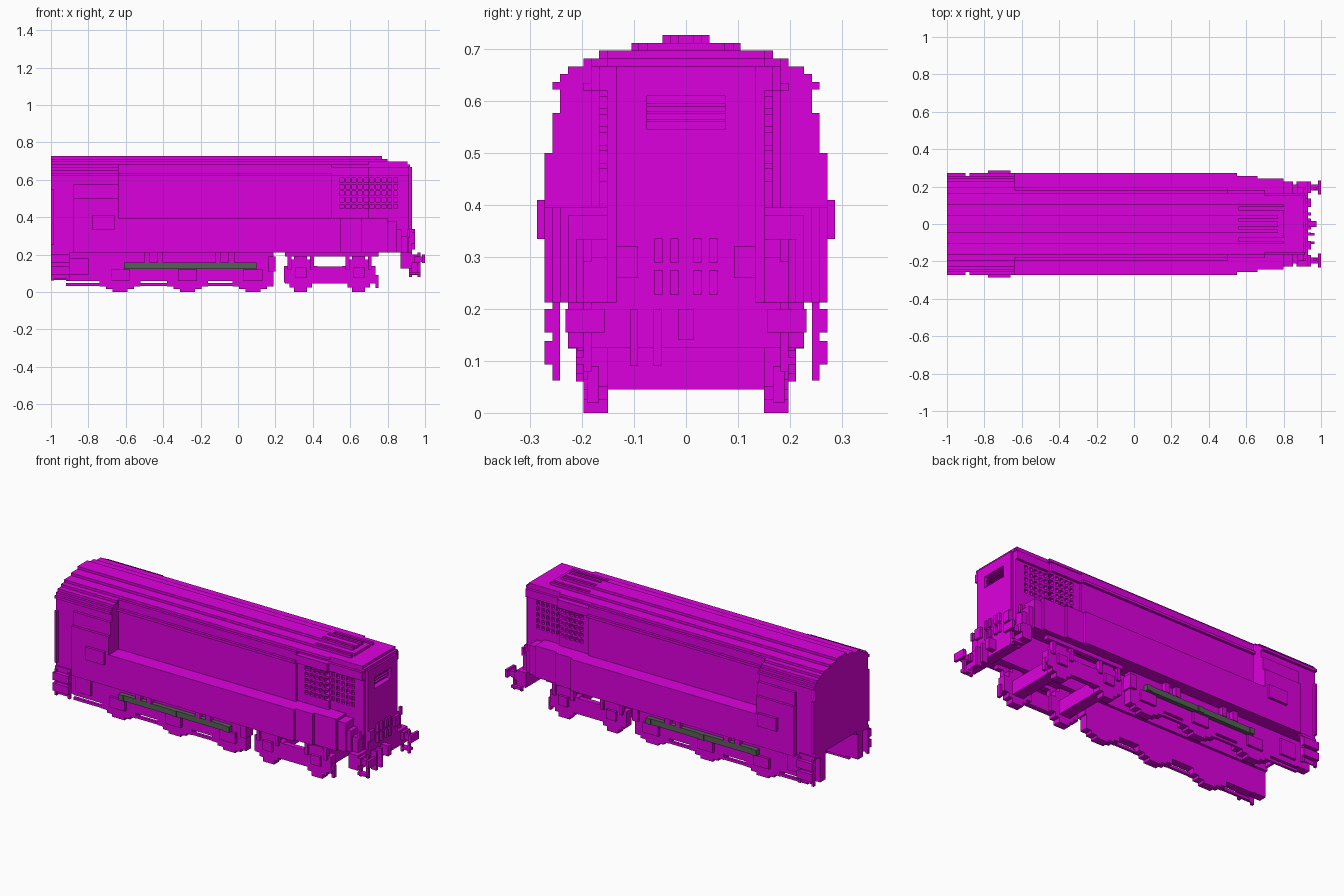
import bpy
import bmesh
from mathutils import Vector

cube = bpy.data.objects.get("Cube")
if cube:
    bpy.data.objects.remove(cube, do_unlink=True)


def make_material(name, color):
    material = bpy.data.materials.new(name)
    material.use_nodes = True
    material.diffuse_color = color
    material.node_tree.nodes["Principled BSDF"].inputs["Base Color"].default_value = color
    return material


MAGENTA = make_material("magenta", (0.73, 0, 0.73, 1))
GREY = make_material("grey_green", (0.09, 0.12, 0.09, 1))


def box(name, back, front, inner, outer, bottom, top, material=MAGENTA, sides=(1,)):
    """Add a block between the given limits, once for every entry of sides."""
    bm = bmesh.new()
    for side in sides:
        low = Vector((back, inner * side, bottom))
        high = Vector((front, outer * side, top))
        size = high - low
        verts = bmesh.ops.create_cube(bm, size=1)["verts"]
        bmesh.ops.scale(bm, vec=(size.x, abs(size.y), size.z), verts=verts)
        bmesh.ops.translate(bm, vec=(low + high) / 2, verts=verts)
    mesh = bpy.data.meshes.new(name)
    bm.to_mesh(mesh)
    bm.free()
    mesh.materials.append(material)
    bpy.context.collection.objects.link(bpy.data.objects.new(name, mesh))


def pair(name, back, front, inner, outer, bottom, top, material=MAGENTA):
    """Add a block on both flanks."""
    box(name, back, front, inner, outer, bottom, top, material, sides=(1, -1))


def middle(name, back, front, half, bottom, top):
    """Add a block across the centre line."""
    box(name, back, front, -half, half, bottom, top)


# Main levels and widths shared by the parts
rear_end, cab_front, nose = -1, -0.64, 0.93
sill, ledge_top, eaves, ridge = 0.212, 0.395, 0.635, 0.727
step = 0.015
inside, nose_half, hood_half, rear_half, gutter_half, cab_half = 0.135, 0.152, 0.167, 0.182, 0.197, 0.272
door_front, hood_step, taper = -0.88, 0.5, 0.7

# Roof layers: the upper ones run to the nose, the lower ones cover only the cab
vent_back, vent_front = 0.56, 0.77
layer_halves = (0.045, 0.105, hood_half, gutter_half, 0.227, 0.242, 0.257)
layer_fronts = (vent_back, vent_back, 0.905, 0.92)
for layer, half in enumerate(layer_halves):
    top = ridge - layer * step
    if layer < len(layer_fronts):
        middle("roof_layer", rear_end, layer_fronts[layer], min(half, nose_half), top - step, top)
    if half >= hood_half:
        pair("cab_roof_layer", rear_end, cab_front, inside, half, top - step, top)
pair("hood_roof_shoulder", cab_front, taper, inside, hood_half, ridge - 3 * step, ridge - 2 * step)

# Slotted roof vents
vent_low = ridge - step
middle("roof_vent_centre", vent_back, vent_front, step, vent_low, ridge)
pair("roof_vent_bar", vent_back, vent_front, 2 * step, 3 * step, vent_low, ridge)
middle("roof_vent_base", vent_back, 0.8, 5 * step, vent_low - step, vent_low)
pair("roof_vent_rim", vent_back, 0.8, 6 * step, 7 * step, vent_low - step, vent_low)

# Cab walls widen in steps toward the sill, with a recessed doorway behind
wall_top = ridge - len(layer_halves) * step
for half, bottom in ((0.242, 0.577), (0.257, 0.5), (cab_half, sill)):
    pair("cab_wall", door_front, cab_front, inside, half, bottom, wall_top)
    wall_top = bottom
pair("cab_doorway", rear_end, door_front, inside, 0.242, sill, 0.622)
pair("cab_handrail", rear_end, rear_end + step, 0.23, 0.257, 0.25, 0.55)
pair("cab_side_box", -0.78, -0.66, 0.25, 0.287, 0.335, 0.41)
middle("cab_end_wall", rear_end, rear_end + step, inside, 0.23, 0.69)

# Hood walls narrow toward the nose and leave an opening for the grille
grille_back, grille_front, grille_bottom, grille_top = 0.54, 0.86, 0.44, 0.615
hood_front = 0.915
pair("hood_rear_wall", cab_front, hood_step, inside, rear_half, sill, eaves)
pair("hood_middle_wall", hood_step, grille_back, inside, hood_half, sill, eaves)
pair("hood_front_wall", grille_front, hood_front, inside, nose_half, sill, eaves)
for back, front, half in ((grille_back, taper, hood_half), (taper, grille_front, nose_half)):
    pair("wall_below_grille", back, front, inside, half, sill, grille_bottom)
    pair("wall_above_grille", back, front, inside, half, grille_top, eaves)
pair("grille_back_plate", grille_back, grille_front, inside - step, inside,
     grille_bottom, grille_top)
pair("hood_gutter", cab_front, hood_step, inside, gutter_half, eaves - step, eaves)
pair("hood_rear_eaves", cab_front, hood_step, inside, rear_half, eaves, 0.682)
pair("hood_middle_eaves", hood_step, taper, inside, rear_half, eaves - step, 0.667)
pair("hood_front_eaves", taper, hood_front, inside, hood_half, eaves - step, 0.667)

# Grille lattice
columns, rows, bar = 10, 5, 0.006
for column in range(columns + 1):
    x = grille_back + (grille_front - grille_back) * column / columns
    half = hood_half if x < taper else nose_half
    pair("grille_upright", x - bar, x + bar, inside, half, grille_bottom, grille_top)
for row in range(rows + 1):
    z = grille_bottom + (grille_top - grille_bottom) * row / rows
    pair("grille_rear_rail", grille_back, taper, inside, hood_half, z - bar, z + bar)
    pair("grille_front_rail", taper, grille_front, inside, nose_half, z - bar, z + bar)

# Wide lower ledge narrows and drops toward the nose
ledge_back, half = cab_front, cab_half
for ledge_front, top in ((0.55, ledge_top), (0.66, ledge_top), (0.8, ledge_top),
                         (0.85, 0.38), (0.875, 0.335), (0.91, 0.3)):
    pair("side_ledge", ledge_back, ledge_front, inside, half, sill, top)
    ledge_back, half = ledge_front, half - step

# Nose wall around a louvred slot
slot_half, slot_bottom, slot_top = 0.075, 0.545, 0.61
wall_back = nose - 2 * step
middle("nose_lower_wall", wall_back, nose, inside, sill, slot_bottom)
middle("nose_upper_wall", wall_back, nose, inside, slot_top, 0.667)
pair("nose_slot_side", wall_back, nose, slot_half, inside, slot_bottom, slot_top)
middle("nose_slot_back", wall_back - step, wall_back, slot_half, slot_bottom, slot_top)
for louvre in range(1, 4):
    z = slot_bottom + louvre * step
    middle("nose_louvre", wall_back, nose - step, slot_half, z, z + bar)

# Nose fittings
for y in (0.022, 0.053):
    for z in (0.227, 0.288):
        pair("nose_lamp", nose, nose + step, y - step / 2, y + step / 2, z, z + 0.048)
pair("nose_box", nose, nose + step, 0.092, 0.135, 0.26, 0.32)
pair("nose_corner_box", 0.905, 0.92, rear_half, gutter_half, 0.29, 0.335)

# Buffer beam, buffers, coupler and hoses
middle("buffer_beam", 0.87, nose, 0.227, 0.125, sill)
pair("buffer_shaft", nose, 0.985, 0.18, 0.212, 0.16, 0.19)
pair("buffer_collar", nose, nose + step, hood_half, 0.227, 0.155, 0.2)
pair("buffer_head", 0.985, 1, 0.157, 0.232, 0.155, 0.2)
middle("coupler", nose, 0.975, step, 0.14, 0.2)
for y in (-0.1, -0.055):
    box("brake_hose", nose, 0.965, y - step / 2, y + step / 2, 0.09, 0.2)


def footstep(name, back, front, inner, bottom, thickness):
    """Add uprights and protruding treads on both flanks."""
    for x in (back, front - step):
        pair(name + "_upright", x, x + step, inner, inner + step, bottom, sill)
    for z in (0.093, 0.155):
        pair(name + "_tread", back, front, inner, inner + 2 * step, z, z + thickness)


footstep("cab_step", rear_end, -0.9, 0.242, 0.062, 3 * step)
pair("cab_step_plate", rear_end, -0.9, 0.242, 0.25, 0.07, 0.23)
footstep("nose_step", 0.915, 0.975, rear_half, 0.08, step)

# Long rear running gear: frame plates, keeper bars, wheels and hangers
frame_inner, frame_half = 0.15, gutter_half
pair("rear_frame", -0.92, 0.19, frame_inner, frame_half, 0.06, 0.24)
pair("rear_frame_end", rear_end, -0.92, frame_inner, frame_half, 0.065, 0.24)
pair("rear_frame_box", -0.9, -0.8, frame_inner, 0.21, 0.09, 0.18)
pair("rear_keeper_bar", -0.92, 0.16, rear_half, frame_half, 0.032, 0.047)
pair("rear_frame_bracket", 0.16, 0.2, frame_inner, sill, 0.11, 0.19)
for x in (-0.63, -0.27, 0.08):
    for reach, bottom in ((0.11, 2 * step), (0.075, step), (0.04, 0)):
        pair("rear_wheel", x - reach, x + reach, frame_inner, frame_half, bottom, 0.07)
    pair("rear_axle_box", x - 0.05, x + 0.05, frame_inner, sill, 0.06, 0.12)
for x in (-0.5, -0.43, -0.12, -0.05):
    pair("spring_hanger", x, x + 0.03, frame_half, 0.225, 0.157, sill)

# Grey pipe with end fittings and a central joint
pipe_back, pipe_front, pipe_low, pipe_high = -0.61, 0.1, 0.124, 0.157
pair("side_pipe", pipe_back, pipe_front, frame_half, 0.222, pipe_low, pipe_high, GREY)
for x in (pipe_back, -0.27, pipe_front - 0.03):
    pair("pipe_fitting", x, x + 0.03, frame_half, 0.227, pipe_low, pipe_high, GREY)

# Front bogie with stepped wheels, axle boxes and cross beams
pair("bogie_lower_bar", 0.25, 0.74, hood_half, frame_half, 0.045, 0.065)
pair("bogie_middle_frame", 0.4, 0.58, hood_half, frame_half, 0.06, 0.137)
pair("bogie_upper_bar", 0.25, 0.75, rear_half, sill, 0.19, 0.215)
pair("bogie_guard", 0.735, 0.75, hood_half, 0.19, 0.02, 0.09)
for x in (0.335, 0.645):
    for reach, bottom, top in ((0.09, 0.05, 0.14), (0.06, 0.025, 0.175), (0.035, 0, 0.2)):
        pair("bogie_wheel", x - reach, x + reach, frame_inner, frame_half, bottom, top)
    pair("bogie_axle_box", x - 0.03, x + 0.03, frame_half, 0.212, 0.075, 0.13)
    for hanger in (x - 0.06, x + 0.06):
        pair("bogie_hanger", hanger - 0.01, hanger + 0.01, rear_half, 0.21, 0.12, 0.2)
    middle("cross_beam", x - 0.035, x + 0.035, frame_inner, 0.045, 0.125)
